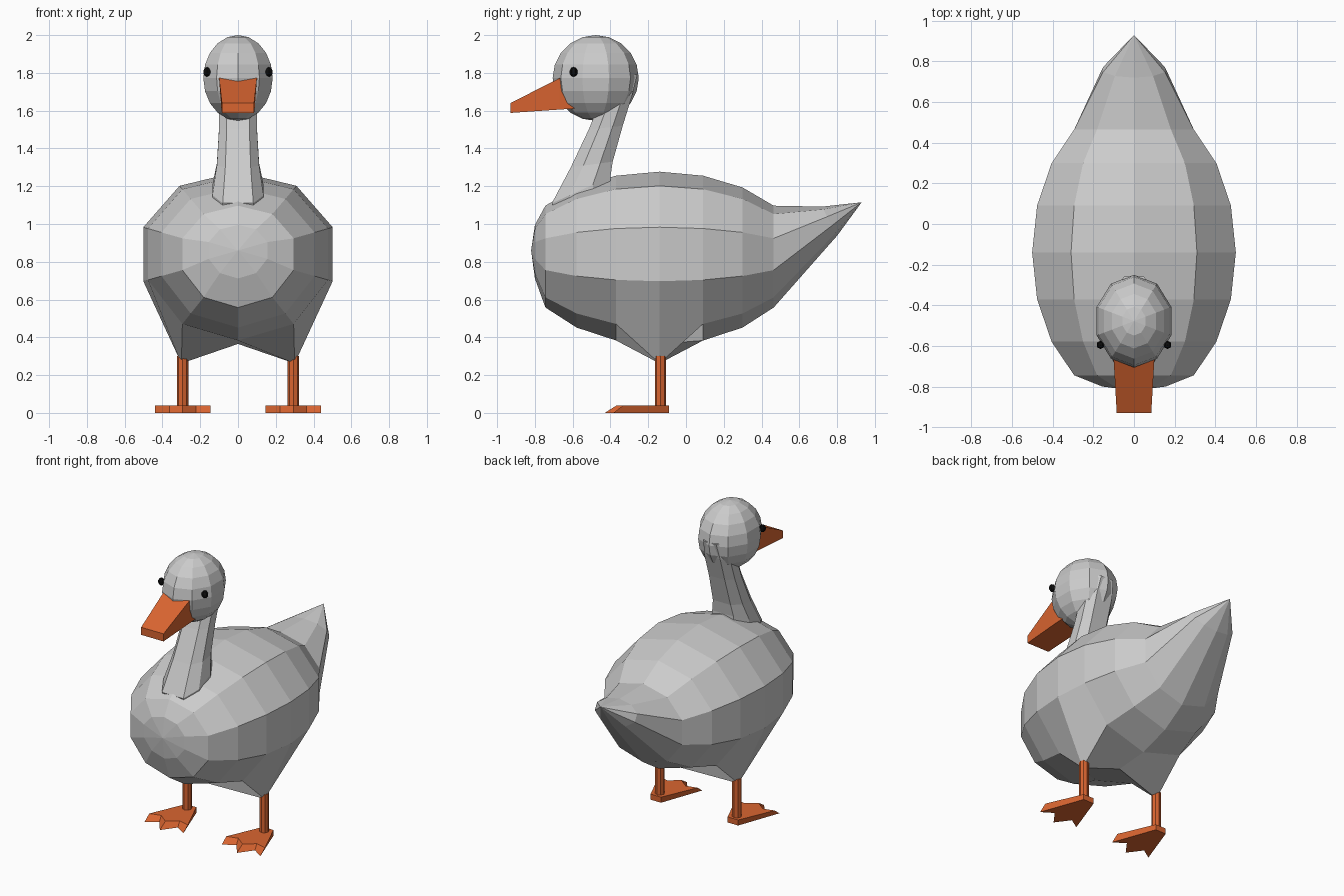
import bpy, bmesh, math
from mathutils import Vector

if "Cube" in bpy.data.objects:
    bpy.data.objects.remove(bpy.data.objects["Cube"])


def material(name, rgb):
    m = bpy.data.materials.new(name)
    m.diffuse_color = (*rgb, 1)
    m.use_nodes = True
    m.node_tree.nodes["Principled BSDF"].inputs["Base Color"].default_value = m.diffuse_color
    return m


GREY = material("feather_grey", (0.60, 0.60, 0.60))
ORANGE = material("beak_orange", (0.70, 0.13, 0.03))
BLACK = material("eye_black", (0.004, 0.004, 0.004))


def loft(name, rings, mat, start=None, end=None):
    """Skin a list of rings; each end closes to a point or a flat cap."""
    bm = bmesh.new()
    vs = [[bm.verts.new(p) for p in ring] for ring in rings]
    n = len(vs[0])
    for a, b in zip(vs, vs[1:]):
        for i in range(n):
            j = (i + 1) % n
            bm.faces.new((a[i], a[j], b[j], b[i]))
    for ring, tip in ((vs[0], start), (vs[-1], end)):
        if tip is None:
            bm.faces.new(ring)
        else:
            t = bm.verts.new(tip)
            for i in range(n):
                bm.faces.new((ring[i], ring[(i + 1) % n], t))
    bmesh.ops.recalc_face_normals(bm, faces=bm.faces)
    me = bpy.data.meshes.new(name)
    bm.to_mesh(me)
    bm.free()
    me.materials.append(mat)
    ob = bpy.data.objects.new(name, me)
    bpy.context.collection.objects.link(ob)
    return ob


def ball(name, centre, radii, segs, rings, mat):
    """Faceted ellipsoid with poles on z and a vertex line at the front."""
    c = Vector(centre)
    rx, ry, rz = radii
    loops = []
    for i in range(1, rings):
        a = math.pi * i / rings
        loops.append([c + Vector((rx * math.sin(a) * math.sin(t),
                                  -ry * math.sin(a) * math.cos(t),
                                  rz * math.cos(a)))
                      for t in (2 * math.pi * k / segs for k in range(segs))])
    top = Vector((0, 0, rz))
    return loft(name, loops, mat, c + top, c - top)


# Body: ten-sided egg along y, flattened on top
ANGLES = [math.radians(90 + 36 * k) for k in range(10)]
HEIGHTS = [0.437, 0.362, 0.143, -0.143, -0.388, -0.48,
           -0.388, -0.143, 0.143, 0.362]
body_rings = []
for i in range(1, 9):
    a = math.radians(18 * i)
    s = math.sin(a)
    y = -0.80 if i == 1 else -0.14 - 0.747 * math.cos(a)
    zc = 0.86 if i == 1 else 0.84
    ring = [Vector((0.527 * s * math.cos(t), y, zc + s * h))
            for t, h in zip(ANGLES, HEIGHTS)]
    if i == 5:  # thighs: pull the lower corners down to the legs
        for k in (4, 6):
            ring[k].z = 0.262
            ring[k].x = math.copysign(0.30, ring[k].x)
        ring[5].z = 0.365
    body_rings.append(ring)
# Small tilted ring leading to the tail point
body_rings.append([Vector((0.16 * math.cos(t), 0.76 - 0.04 * math.sin(t),
                           1.015 + 0.077 * math.sin(t))) for t in ANGLES])
loft("body", body_rings, GREY, (0, -0.82, 0.86), (0, 0.93, 1.115))

# Neck: eight-sided tube, front and back edge points (y, z) and half width
SECTION = [(-0.6, 0), (0.6, 0), (1, 0.3), (1, 0.7),
           (0.6, 1), (-0.6, 1), (-1, 0.7), (-1, 0.3)]
neck_path = [((-0.66, 1.00), (-0.40, 1.10), 0.135),
             ((-0.71, 1.11), (-0.40, 1.25), 0.135),
             ((-0.61, 1.30), (-0.388, 1.33), 0.112),
             ((-0.515, 1.50), (-0.335, 1.52), 0.10),
             ((-0.45, 1.66), (-0.285, 1.68), 0.10),
             ((-0.40, 1.80), (-0.258, 1.79), 0.08)]
neck_rings = []
for f, b, w in neck_path:
    neck_rings.append([Vector((w * u, f[0] + (b[0] - f[0]) * v,
                               f[1] + (b[1] - f[1]) * v)) for u, v in SECTION])
loft("neck", neck_rings, GREY)

# Head
ball("head", (0, -0.478, 1.773), (0.193, 0.228, 0.227), 10, 10, GREY)

# Beak: tapered wedge running into the head


def beak_end(y, w_top, w_low, z_top, z_low):
    return [Vector(p) for p in ((-w_top, y, z_top), (w_top, y, z_top),
                                (w_low, y, z_low), (-w_low, y, z_low))]


loft("beak", [beak_end(-0.93, 0.085, 0.085, 1.64, 1.588),
              beak_end(-0.67, 0.10, 0.088, 1.772, 1.606),
              beak_end(-0.57, 0.10, 0.088, 1.772, 1.612)], ORANGE)

# Foot outline, relative to the leg: heel, side toes, notches, middle toe
FOOT = [(-0.04, -0.09, 0), (-0.147, -0.385, 0.05), (-0.07, -0.335, 0.02),
        (0, -0.43, 0.06), (0.07, -0.335, 0.02), (0.147, -0.385, 0.05),
        (0.04, -0.09, 0)]
for side, sx in (("left", -1), ("right", 1)):
    x = 0.293 * sx
    # Eye
    ball(side + "_eye", (0.165 * sx, -0.595, 1.805), (0.022, 0.022, 0.026),
         6, 5, BLACK)
    # Leg
    loft(side + "_leg",
         [[Vector((x + 0.03 * math.cos(t), -0.135 + 0.03 * math.sin(t), z))
           for t in (math.pi * k / 4 for k in range(8))]
          for z in (0.02, 0.30)], ORANGE)
    # Webbed foot with sloping toe tips
    loft(side + "_foot",
         [[Vector((x + px, py, 0)) for px, py, d in FOOT],
          [Vector((x + px, py + d, 0.038)) for px, py, d in FOOT]], ORANGE)
